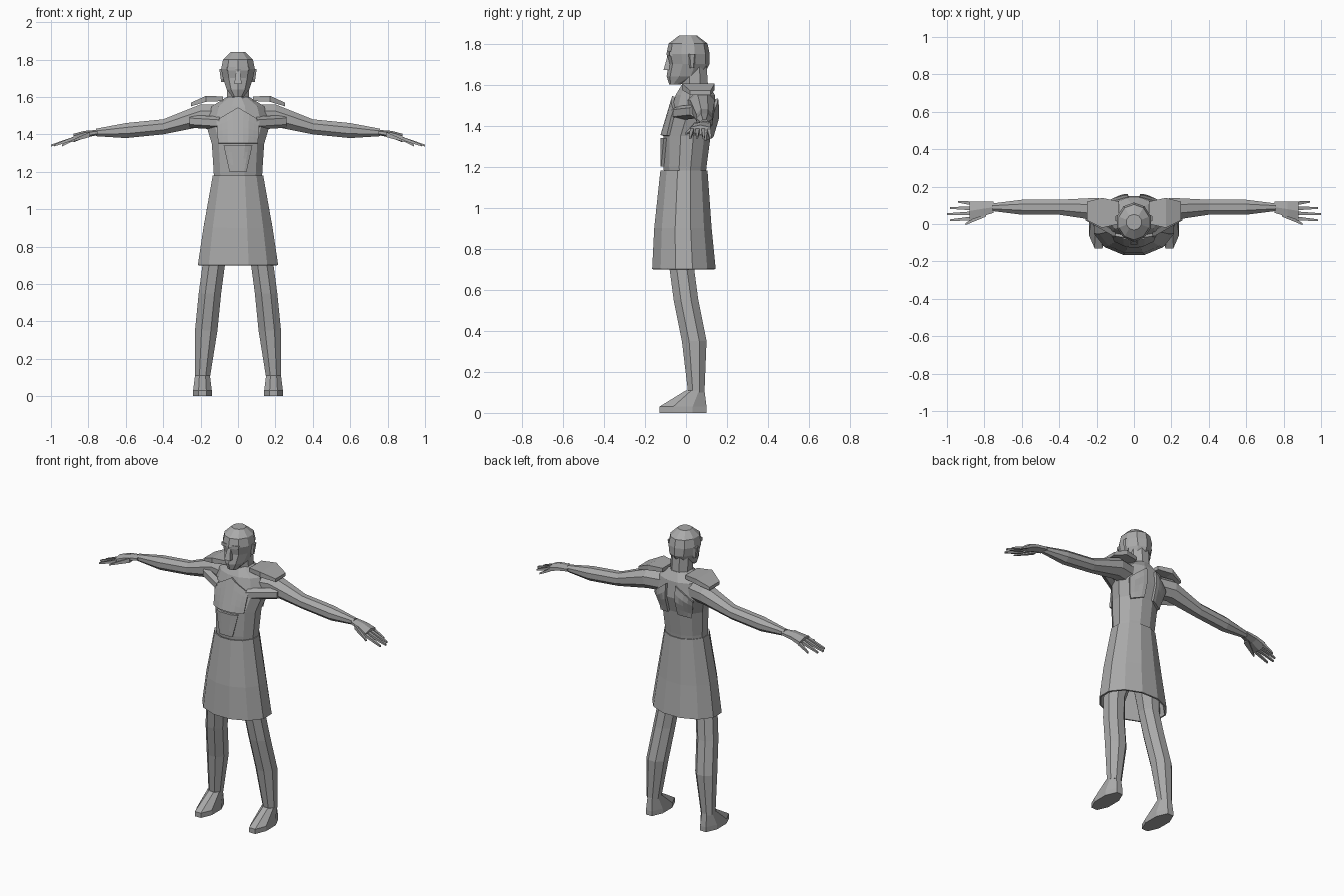
import bpy, bmesh
from math import cos, sin, tau
from mathutils import Vector

cube = bpy.data.objects.get("Cube")
if cube:
    bpy.data.objects.remove(cube, do_unlink=True)

grey = bpy.data.materials.new("plain grey")
grey.use_nodes = True
tone = (.4, .4, .4, 1)
grey.diffuse_color = tone
grey.node_tree.nodes["Principled BSDF"].inputs["Base Color"].default_value = tone


def finish(name, bm):
    """Turn a bmesh into a flat shaded object."""
    bmesh.ops.recalc_face_normals(bm, faces=bm.faces)
    mesh = bpy.data.meshes.new(name)
    bm.to_mesh(mesh)
    bm.free()
    mesh.materials.append(grey)
    obj = bpy.data.objects.new(name, mesh)
    bpy.context.collection.objects.link(obj)
    return obj


def mirror(obj):
    """Repeat a part on the other side of the body."""
    modifier = obj.modifiers.new("Mirror", "MIRROR")
    modifier.use_mirror_merge = False


def thicken(obj, thickness):
    """Give an open sheet some thickness to both sides."""
    modifier = obj.modifiers.new("Thickness", "SOLIDIFY")
    modifier.thickness = thickness
    modifier.offset = 0


def loft(name, rings, across, along, sides, caps=True):
    """Skin rings of (centre, half width, half depth)."""
    bm = bmesh.new()
    loops = []
    for centre, width, depth in rings:
        loop = []
        for index in range(sides):
            angle = tau * (index + .5) / sides
            reach = across * width * cos(angle) + along * depth * sin(angle)
            loop.append(bm.verts.new(centre + reach / cos(tau / sides / 2)))
        loops.append(loop)
    for low, high in zip(loops, loops[1:]):
        for index in range(sides):
            bm.faces.new((low[index - 1], low[index], high[index], high[index - 1]))
    if caps:
        bm.faces.new(loops[0])
        bm.faces.new(loops[-1])
    return finish(name, bm)


right_way, deep_way, up_way = Vector((1, 0, 0)), Vector((0, 1, 0)), Vector((0, 0, 1))


def stack(name, levels, x=0, sides=12, caps=True):
    """Upright form from levels of (height, half width, front, back)."""
    rings = [(Vector((x, (front + back) / 2, height)), width, (back - front) / 2)
             for height, width, front, back in levels]
    return loft(name, rings, right_way, deep_way, sides, caps)


def limb(name, *joints, upright=False, sides=8, flat=1):
    """Mirrored pair of limbs through joints of (x, y, z, radius)."""
    rings = [(Vector(place), radius, radius * flat) for *place, radius in joints]
    across, along = (right_way, deep_way) if upright else (deep_way, up_way)
    mirror(loft(name, rings, across, along, sides))


def armour(name, outline, side):
    """Wrap a four cornered plate onto the front or back of the torso."""
    bm = bmesh.new()
    bm.faces.new([bm.verts.new((x, side, height)) for x, height in outline])
    bmesh.ops.subdivide_edges(bm, edges=bm.edges, cuts=3, use_grid_fill=True)
    obj = finish(name, bm)
    wrap = obj.modifiers.new("Wrap", "SHRINKWRAP")
    wrap.target = torso
    wrap.wrap_method = "PROJECT"
    wrap.use_project_y = True
    wrap.use_negative_direction = True
    thicken(obj, .03)
    mirror(obj)


# Torso with hips, neck and flared open skirt
torso = stack("torso", [
    (.9, .12, -.08, .07), (1.2, .13, -.11, .1), (1.35, .14, -.11, .12),
    (1.45, .17, -.08, .15), (1.55, .14, -.05, .14), (1.6, .06, -.02, .11)])
stack("neck", [(1.55, .06, -.02, .11), (1.7, .06, -.02, .1)], sides=8)
skirt = stack("skirt", [(1.18, .13, -.12, .1), (.9, .18, -.15, .12),
                        (.7, .21, -.16, .14)], caps=False)
thicken(skirt, .01)

# Armour plates
front, back = -1, 1
armour("chest_plate", [(0, 1.35), (.1, 1.35), (.11, 1.47), (0, 1.54)], front)
armour("belly_plate", [(0, 1.2), (.04, 1.2), (.07, 1.34), (0, 1.34)], front)
armour("back_plate", [(.03, 1.35), (.1, 1.33), (.13, 1.45), (.03, 1.53)], back)
limb("shoulder_guard", (.08, .06, 1.59, .06), (.17, .06, 1.59, .08),
     (.25, .07, 1.56, .05), sides=4, flat=.2)
limb("armpit_strap", (.1, -.04, 1.46, .03), (.26, .05, 1.47, .03), sides=6)

# Legs and shoes
limb("leg", (.09, 0, .9, .08), (.13, -.02, .7, .06), (.15, 0, .55, .06),
     (.17, .04, .35, .06), (.19, .05, .1, .04), upright=True)
mirror(stack("shoe", [(0, .05, -.13, .1), (.03, .05, -.13, .1), (.11, .04, 0, .09)],
             x=.19, sides=8))

# Arms and hands
limb("arm", (.1, .06, 1.5, .06), (.2, .08, 1.5, .06), (.4, .09, 1.44, .04),
     (.6, .09, 1.42, .04), (.76, .09, 1.41, .02))
limb("palm", (.75, .09, 1.41, .03), (.82, .08, 1.4, .04), (.88, .07, 1.38, .05),
     sides=6, flat=.4)
for index, label in enumerate(["index", "middle", "ring", "little"]):
    spread = .03 * index
    reach = 1 - .015 * (index - 1) ** 2
    limb(label + "_finger", (.87, .03 + spread * .9, 1.38, .01),
         (reach, .02 + spread * 1.1, 1.34, .005), sides=4)
limb("thumb", (.79, .06, 1.4, .02), (.9, 0, 1.36, .005), sides=4, flat=.7)

# Head with nose, brows and ears
stack("head", [
    (1.6, .03, -.08, -.03), (1.64, .06, -.09, .08), (1.7, .08, -.08, .11),
    (1.75, .09, -.09, .11), (1.8, .08, -.08, .1), (1.84, .04, -.03, .05)], sides=10)
stack("nose", [(1.67, .02, -.11, -.07), (1.74, .01, -.09, -.07)], sides=4)
limb("brow", (.01, -.08, 1.75, .01), (.06, -.07, 1.75, .01), sides=4)
limb("ear", (.08, .03, 1.68, .01), (.08, .03, 1.75, .02), upright=True, sides=6)
